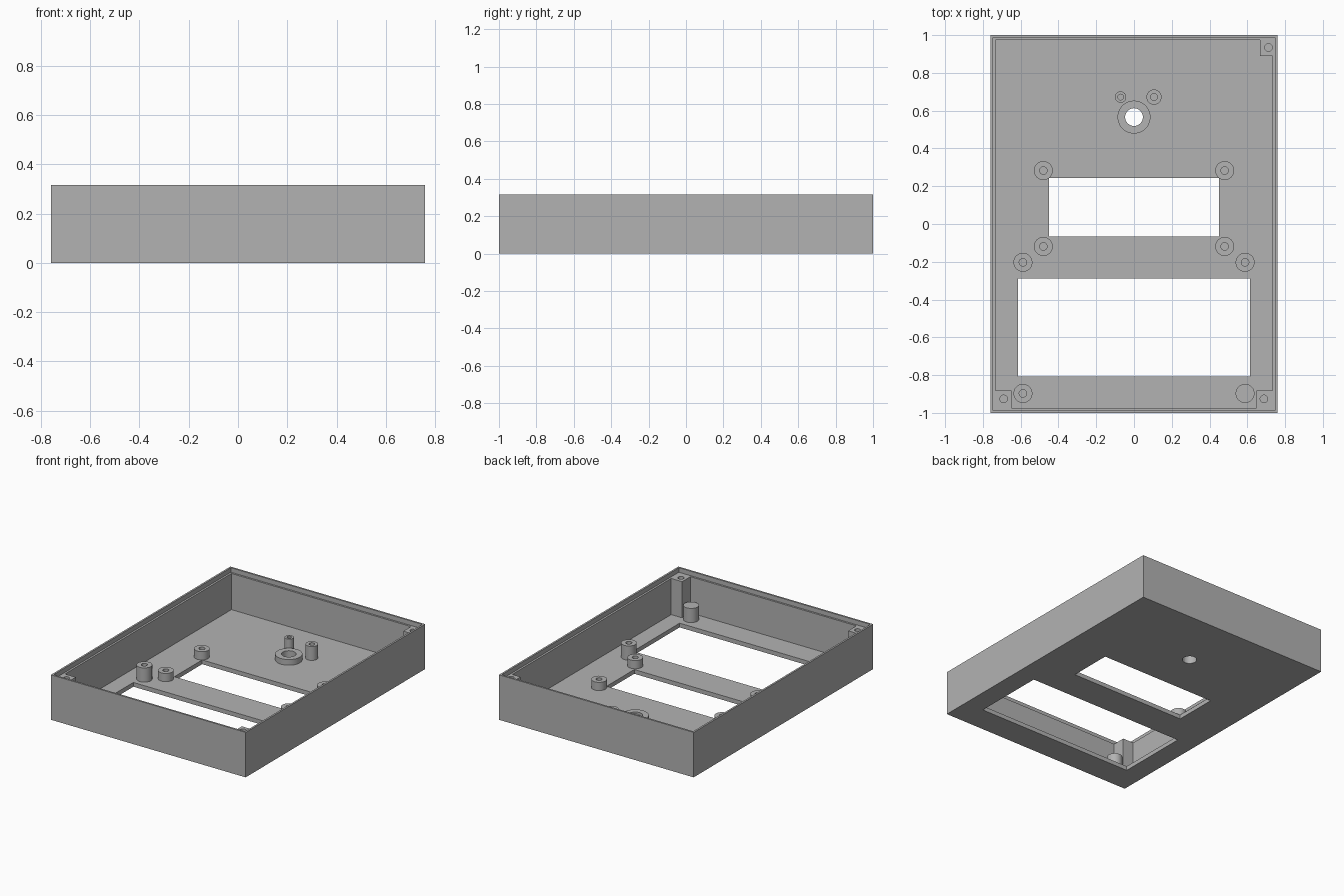
import bpy, bmesh, math
from mathutils import Matrix, Vector

if "Cube" in bpy.data.objects:
    bpy.data.objects.remove(bpy.data.objects["Cube"])

FLOOR, LEDGE, TOP = 0.03, 0.285, 0.317
IN_X, IN_Y = 0.733, 0.974

plastic = bpy.data.materials.new("grey plastic")
plastic.use_nodes = True
plastic.diffuse_color = (0.45, 0.45, 0.45, 1)
plastic.node_tree.nodes["Principled BSDF"].inputs["Base Color"].default_value = plastic.diffuse_color


def add_object(name, bm):
    bmesh.ops.recalc_face_normals(bm, faces=bm.faces)
    mesh = bpy.data.meshes.new(name)
    bm.to_mesh(mesh)
    bm.free()
    mesh.materials.append(plastic)
    obj = bpy.data.objects.new(name, mesh)
    bpy.context.collection.objects.link(obj)
    return obj


def box(name, low, high):
    low, high = Vector(low), Vector(high)
    bm = bmesh.new()
    bmesh.ops.create_cube(bm, size=1, matrix=Matrix.Translation((low + high) / 2)
                          @ Matrix.Diagonal((*(high - low), 1)))
    return add_object(name, bm)


def cylinder(name, x, y, radius, z0, z1):
    bm = bmesh.new()
    bmesh.ops.create_cone(bm, cap_ends=True, segments=48, radius1=radius, radius2=radius,
                          depth=z1 - z0, matrix=Matrix.Translation((x, y, (z0 + z1) / 2)))
    return add_object(name, bm)


def cut(obj, *cutters):
    for cutter in cutters:
        cutter.hide_render = True
        mod = obj.modifiers.new("cut", "BOOLEAN")
        mod.operation, mod.solver, mod.object = "DIFFERENCE", "EXACT", cutter
    bpy.context.view_layer.update()
    graph = bpy.context.evaluated_depsgraph_get()
    mesh = bpy.data.meshes.new_from_object(obj.evaluated_get(graph))
    obj.modifiers.clear()
    obj.data = mesh
    for cutter in cutters:
        bpy.data.objects.remove(cutter)


def smooth(obj):
    bpy.ops.object.select_all(action="DESELECT")
    obj.select_set(True)
    bpy.context.view_layer.objects.active = obj
    bpy.ops.object.shade_smooth_by_angle(angle=math.radians(30))


def boss(name, x, y, radius, hole, top):
    obj = cylinder(name, x, y, radius, FLOOR, top)
    if hole:
        cut(obj, cylinder("hole_cutter", x, y, hole, FLOOR - 0.01, top + 0.1))
    smooth(obj)


# Open tray with a stepped rim, two windows and a round through hole
tray = box("tray", (-0.76, -1, 0), (0.76, 1, TOP))
cut(tray,
    box("cavity_cutter", (-IN_X, -IN_Y, FLOOR), (IN_X, IN_Y, 0.5)),
    box("rim_cutter", (-0.747, -0.987, LEDGE), (0.747, 0.987, 0.6)),
    box("upper_window_cutter", (-0.45, -0.066, -0.1), (0.45, 0.243, 0.2)),
    box("lower_window_cutter", (-0.615, -0.807, -0.1), (0.615, -0.288, 0.2)),
    cylinder("hole_cutter", 0, 0.566, 0.047, -0.1, 0.2))

# Corner screw posts, level with the rim step
posts = {"front_right_post": ((-IN_X, -IN_Y), (-0.648, -0.882), (-0.69, -0.926)),
         "front_left_post": ((0.648, -IN_Y), (IN_X, -0.882), (0.688, -0.926)),
         "back_left_post": ((0.668, 0.89), (IN_X, IN_Y), (0.712, 0.934))}
for name, (low, high, hole) in posts.items():
    post = box(name, (*low, FLOOR), (*high, LEDGE))
    cut(post, cylinder("hole_cutter", *hole, 0.02, 0.1, 0.4))

# Mounting bosses beside the windows
for side, sign in (("left", 1), ("right", -1)):
    boss(f"upper_window_back_boss_{side}", sign * 0.48, 0.283, 0.05, 0.02, 0.088)
    boss(f"upper_window_front_boss_{side}", sign * 0.48, -0.119, 0.05, 0.02, 0.088)
    boss(f"lower_window_back_boss_{side}", sign * 0.588, -0.203, 0.05, 0.02, 0.13)
boss("lower_window_front_boss_right", -0.588, -0.897, 0.05, 0.02, 0.13)
boss("lower_window_front_peg_left", 0.588, -0.897, 0.05, 0, 0.13)

# Collar round the through hole, with two small bosses behind it
boss("hole_collar", 0, 0.566, 0.087, 0.047, 0.07)
boss("small_boss", -0.071, 0.672, 0.03, 0.015, 0.128)
boss("medium_boss", 0.106, 0.672, 0.04, 0.018, 0.128)
